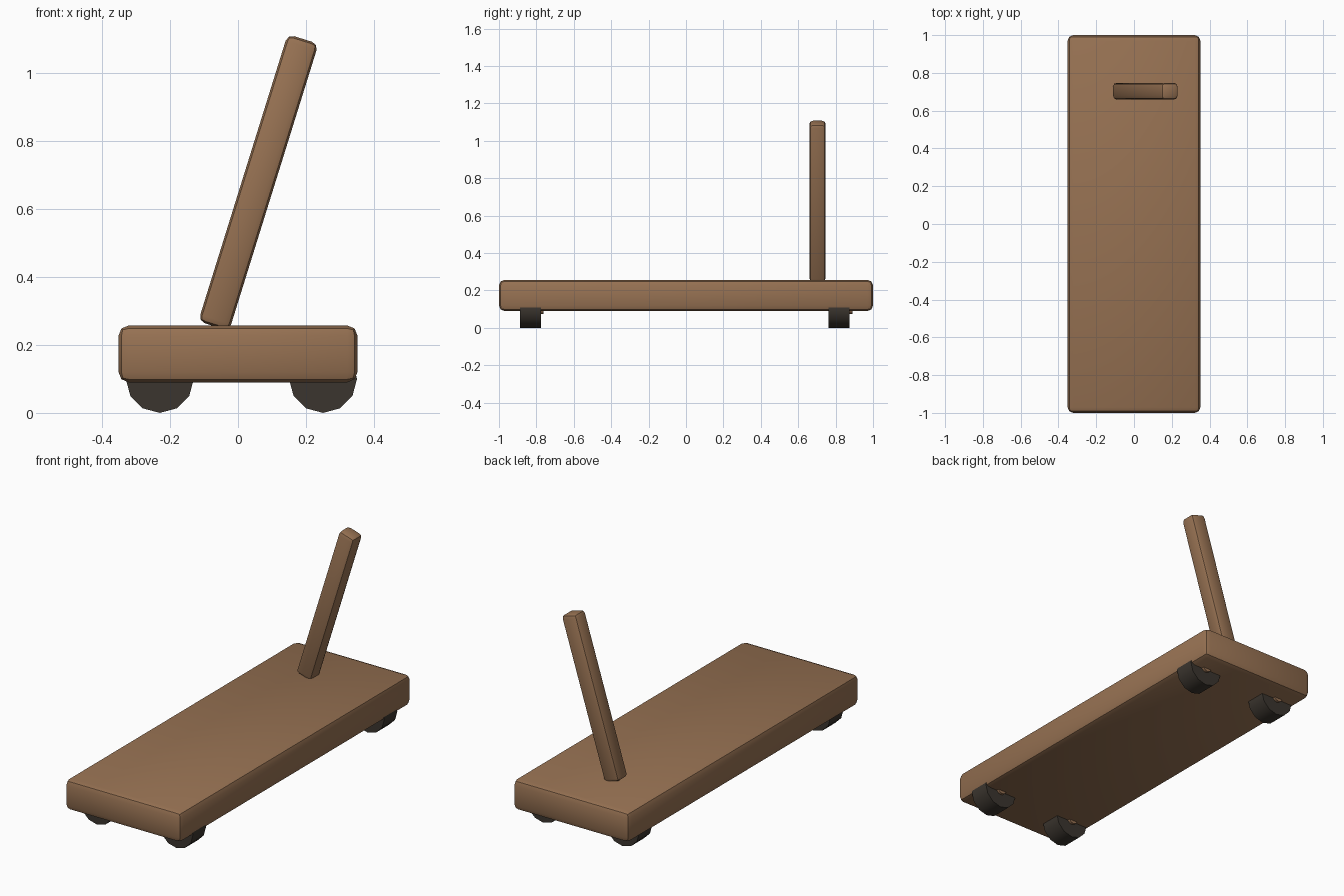
import bpy
from math import radians
from mathutils import Vector

if "Cube" in bpy.data.objects:
    bpy.data.objects.remove(bpy.data.objects["Cube"])


def material(name, color):
    m = bpy.data.materials.new(name)
    m.use_nodes = True
    m.diffuse_color = color
    m.node_tree.nodes["Principled BSDF"].inputs["Base Color"].default_value = color
    return m


wood = material("brown wood", (0.31, 0.168, 0.086, 1))
rubber = material("dark rubber", (0.044, 0.036, 0.028, 1))


def finish(ob, name, mat):
    ob.name = name
    ob.data.materials.append(mat)
    bpy.ops.object.shade_smooth_by_angle(angle=radians(35))


def bevelled_box(name, size, center, bevel, tilt=0):
    bpy.ops.mesh.primitive_cube_add(size=1, location=center)
    ob = bpy.context.object
    ob.scale = size
    bpy.ops.object.transform_apply(location=False, rotation=False, scale=True)
    ob.rotation_euler.y = tilt
    mod = ob.modifiers.new("rounded edges", "BEVEL")
    mod.width = bevel
    mod.segments = 2
    bpy.ops.object.modifier_apply(modifier=mod.name)
    finish(ob, name, wood)


def cylinder(name, radius, y0, y1, x, z, mat):
    bpy.ops.mesh.primitive_cylinder_add(
        vertices=12, radius=radius, depth=y1 - y0,
        location=(x, (y0 + y1) / 2, z), rotation=(radians(90), 0, 0))
    finish(bpy.context.object, name, mat)


# Deck
bevelled_box("deck", (0.703, 2, 0.167), (0, 0, 0.1735), 0.03)

# Leaning handle post
bottom, top = Vector((-0.07, 0.703, 0.255)), Vector((0.19, 0.703, 1.1))
axis = top - bottom
bevelled_box("handle_post", (0.095, 0.088, axis.length), (top + bottom) / 2,
             0.02, radians(17.3))

# Wheels with small hub caps on their rear faces
for end, y in (("front", -0.888), ("back", 0.763)):
    for side, x in (("right", -0.23), ("left", 0.25)):
        cylinder(f"{end}_{side}_wheel", 0.1, y, y + 0.112, x, 0.1, rubber)
        cylinder(f"{end}_{side}_hub", 0.027, y + 0.1, y + 0.126, x, 0.1, wood)
